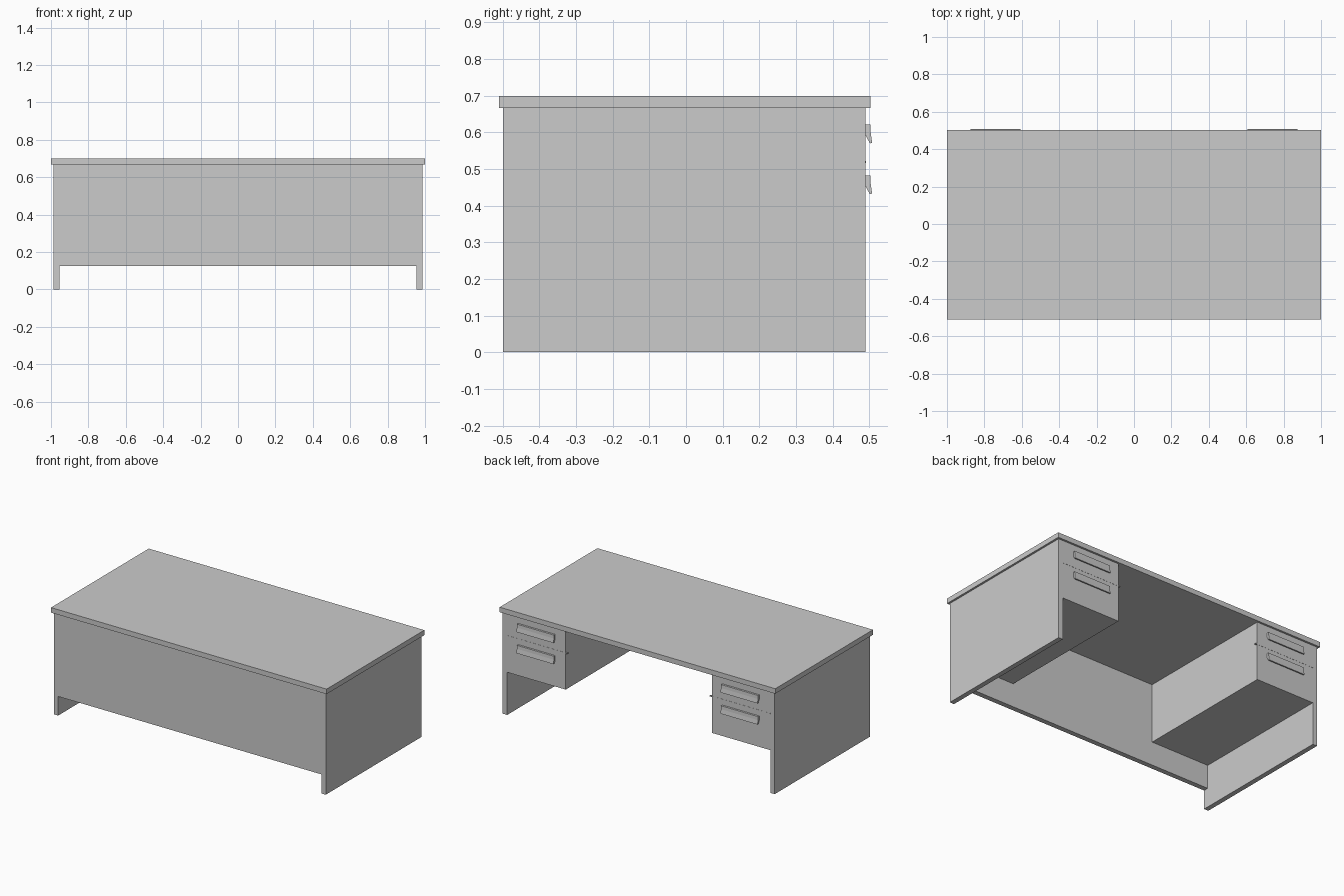
import bpy

if "Cube" in bpy.data.objects:
    bpy.data.objects.remove(bpy.data.objects["Cube"])


def extrude_profile(name, profile, x0, x1):
    """Extrude a closed (y, z) profile from x0 to x1."""
    n = len(profile)
    verts = [(x, y, z) for x in (x0, x1) for y, z in profile]
    faces = [tuple(range(n))[::-1], tuple(range(n, 2 * n))]
    faces += [(i, (i + 1) % n, n + (i + 1) % n, n + i) for i in range(n)]
    mesh = bpy.data.meshes.new(name)
    mesh.from_pydata(verts, [], faces)
    # orient faces outwards
    import bmesh
    bm = bmesh.new()
    bm.from_mesh(mesh)
    bmesh.ops.recalc_face_normals(bm, faces=bm.faces)
    bm.to_mesh(mesh)
    bm.free()
    obj = bpy.data.objects.new(name, mesh)
    bpy.context.collection.objects.link(obj)
    return obj


def box(name, x, y, z):
    return extrude_profile(
        name, [(y[0], z[0]), (y[1], z[0]), (y[1], z[1]), (y[0], z[1])], *x)


FRONT, BACK, UNDER = -0.5, 0.49, 0.667
PANEL_IN = -0.467          # inner face of the front panel
LEG_IN, LEG_OUT = 0.955, 0.987
PED_IN, PED_Z = 0.53, 0.28

# Desk top and front panel
box("desk_top", (-1, 1), (-0.51, 0.503), (UNDER, 0.70))
box("front_panel", (-LEG_IN, LEG_IN), (FRONT, PANEL_IN), (0.125, UNDER))

# Hooked handle profile, relative to the top of its mounting edge
handle = [(BACK, 0), (0.503, 0), (0.504, -0.022), (0.508, -0.05),
          (0.502, -0.052), (BACK, -0.03)]

for side, s in (("right", 1), ("left", -1)):
    def span(a, b):
        return tuple(sorted((s * a, s * b)))

    # Side panel and drawer pedestal
    box(f"{side}_side_panel", span(LEG_IN, LEG_OUT), (FRONT, BACK), (0, UNDER))
    box(f"{side}_pedestal", span(PED_IN, LEG_IN), (PANEL_IN, BACK), (PED_Z, UNDER))
    # Thin divider between the two drawers
    box(f"{side}_drawer_divider", span(PED_IN - 0.014, LEG_IN),
        (BACK - 0.01, BACK + 0.001), (0.516, 0.522))
    # Drawer handles
    for level, top in (("upper", 0.622), ("lower", 0.483)):
        extrude_profile(f"{side}_{level}_handle",
                        [(y, top + z) for y, z in handle], *span(0.606, 0.875))
